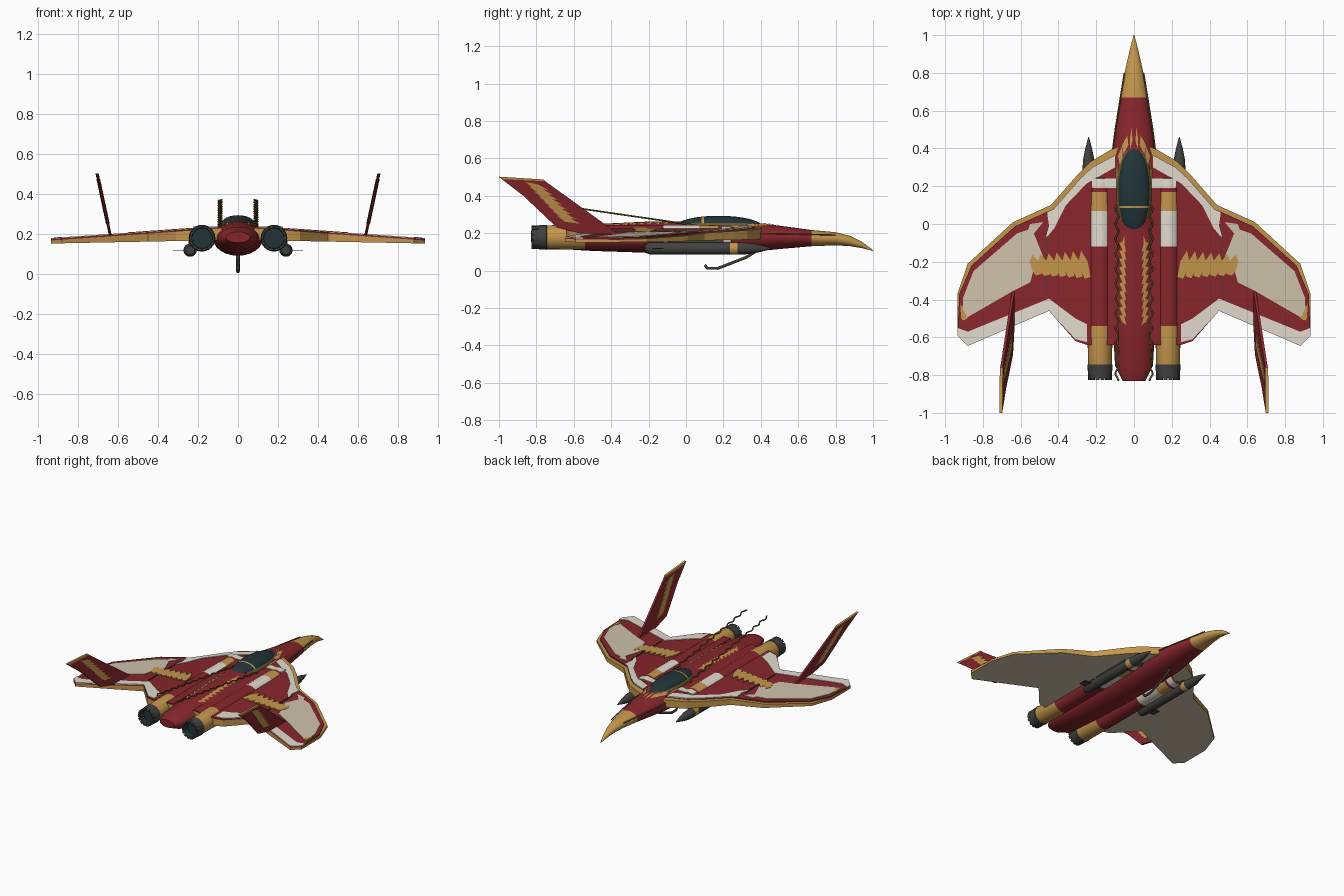
import bpy, bmesh, math
from mathutils import Vector
from mathutils.bvhtree import BVHTree

if "Cube" in bpy.data.objects:
    bpy.data.objects.remove(bpy.data.objects["Cube"])


def material(name, r, g, b):
    lin = [((c / 255 + 0.055) / 1.055) ** 2.4 for c in (r, g, b)] + [1]
    m = bpy.data.materials.new(name)
    m.use_nodes = True
    m.diffuse_color = lin
    m.node_tree.nodes["Principled BSDF"].inputs["Base Color"].default_value = lin
    return m


RED = material("deep red", 136, 38, 44)
GOLD = material("gold", 196, 150, 76)
BEIGE = material("beige", 207, 194, 172)
WHITE = material("off white", 226, 219, 206)
GREY = material("dark grey", 64, 65, 63)
TEAL = material("dark teal glass", 34, 52, 56)
OLIVE = material("olive gold", 112, 90, 44)


def build(name, verts, faces, mats, mirror=True, smooth=False):
    """faces: list of (vertex indices, material)"""
    mesh = bpy.data.meshes.new(name)
    mesh.from_pydata(verts, [], [f for f, _ in faces])
    slots = list(dict.fromkeys(m for _, m in faces))
    for m in slots:
        mesh.materials.append(m)
    for poly, (_, m) in zip(mesh.polygons, faces):
        poly.material_index = slots.index(m)
    bm = bmesh.new()
    bm.from_mesh(mesh)
    bmesh.ops.recalc_face_normals(bm, faces=bm.faces)
    bm.to_mesh(mesh)
    bm.free()
    obj = bpy.data.objects.new(name, mesh)
    bpy.context.collection.objects.link(obj)
    if mirror:
        obj.modifiers.new("mirror", 'MIRROR').use_mirror_merge = False
    if smooth:
        bpy.ops.object.select_all(action='DESELECT')
        obj.select_set(True)
        bpy.context.view_layer.objects.active = obj
        bpy.ops.object.shade_smooth_by_angle(angle=math.radians(35))
    return obj


def loft(name, sections, mats, cx=0.0, mirror=False, n=24):
    """sections along y: (y, half width, bottom z, top z); one material per span"""
    verts, faces = [], []
    for y, w, lo, hi in sections:
        for i in range(n):
            a = 2 * math.pi * i / n
            verts.append((cx + w * math.cos(a), y, (lo + hi) / 2 + (hi - lo) / 2 * math.sin(a)))
    for k, m in enumerate(mats):
        for i in range(n):
            j = (i + 1) % n
            faces.append(((k * n + i, k * n + j, k * n + n + j, k * n + n + i), m))
    faces.append((tuple(range(n)), mats[0]))
    faces.append((tuple(range(len(verts) - n, len(verts))), mats[-1]))
    return build(name, verts, faces, mats, mirror, True)


def lathe(name, profile, mats, cx, cz):
    return loft(name, [(y, r, cz - r, cz + r) for y, r in profile], mats, cx, True)


def prism(name, lower, upper, bottom, side, top):
    n = len(lower)
    faces = [(tuple(range(n)), bottom), (tuple(range(n, 2 * n)), top)]
    faces += [((i, (i + 1) % n, n + (i + 1) % n, n + i), side) for i in range(n)]
    return build(name, lower + upper, faces, None)


def box(name, x, y, z, mat):
    low = [(x[a], y[b], z[0]) for a, b in ((0, 0), (1, 0), (1, 1), (0, 1))]
    return prism(name, low, [(p[0], p[1], z[1]) for p in low], mat, mat, mat)


def tube(name, points, radius, mat, mirror=True):
    cu = bpy.data.curves.new(name, 'CURVE')
    cu.dimensions = '3D'
    cu.bevel_depth = radius
    cu.bevel_resolution = 1
    cu.use_fill_caps = True
    sp = cu.splines.new('POLY')
    sp.points.add(len(points) - 1)
    for p, co in zip(sp.points, points):
        p.co = (*co, 1)
    cu.materials.append(mat)
    obj = bpy.data.objects.new(name, cu)
    bpy.context.collection.objects.link(obj)
    if mirror:
        obj.modifiers.new("mirror", 'MIRROR')


# Fuselage with a drooping beak nose
hull = [(-.83, .06, .155, .21), (-.75, .1, .12, .235), (-.5, .115, .105, .248),
        (-.2, .125, .095, .262), (.1, .125, .09, .264), (.35, .12, .1, .258),
        (.5, .1, .115, .24), (.67, .072, .13, .217), (.8, .05, .135, .205),
        (.88, .032, .13, .185), (.94, .018, .12, .155), (1, .002, .105, .11)]
fuselage = loft("fuselage", hull, [RED] * 7 + [GOLD] * 4)
bm = bmesh.new()
bm.from_mesh(fuselage.data)
hull_tree = BVHTree.FromBMesh(bm)
bm.free()


# Canopy with a gold hoop, and its dark frame
def dome(name, half_len, w, h, mat, hoop):
    sections, mats = [], []
    ys = sorted([.175 + half_len * math.sin(math.radians(a)) for a in range(-88, 89, 11)] + [.084, .096])
    for y in ys:
        k = math.sqrt(max(0, 1 - ((y - .175) / half_len) ** 2))
        sections.append((y, w * k, .233 - .03 * k, .233 + h * k))
    for a, b in zip(ys, ys[1:]):
        mats.append(GOLD if hoop and .083 < (a + b) / 2 < .097 else mat)
    loft(name, sections, mats)


dome("canopy", .235, .085, .06, TEAL, True)
dome("canopy_frame", .25, .094, .042, OLIVE, False)

# Engines: nozzle, painted bands, intake lip
lathe("engine", [(-.76, .06), (-.745, .064), (-.54, .066), (-.12, .066), (.07, .066), (.17, .064),
                 (.19, .064), (.24, .062), (.245, .052), (.2, .048)],
      [GREY, GOLD, RED, WHITE, GOLD, RED, WHITE, OLIVE, TEAL], .18, .178)
lathe("nozzle", [(-.775, .05), (-.815, .052), (-.815, .062), (-.745, .067), (-.74, .06)],
      [TEAL, GREY, GREY, GREY], .18, .178)
for i in range(14):
    a = 2 * math.pi * i / 14
    ring = []
    for r, t in ((.052, -.16), (.052, .16), (.064, .16), (.064, -.16)):
        ring.append((.18 + r * math.cos(a + t), .178 + r * math.sin(a + t)))
    prism("nozzle_petal", [(x, -.825, z) for x, z in ring], [(x, -.75, z) for x, z in ring],
          GREY, GREY, GREY)
box("intake_shoulder", (.08, .225), (.19, .24), (.2, .236), WHITE)


# Wings: layered plates following a sloped top
def wing_top(x):
    return .24 - .07 * x


def wing_plate(name, outline, rise, mat, depth=.006):
    prism(name, [(x, y, wing_top(x) + rise - depth) for x, y in outline],
          [(x, y, wing_top(x) + rise) for x, y in outline], mat, mat, mat)


trailing = [(.935, -.59), (.88, -.645), (.45, -.46), (.31, -.62), (.25, -.64), (.08, -.64)]
base = [(.08, .41), (.12, .395), (.23, .33), (.3, .26), (.44, .1), (.64, .01), (.88, -.21),
        (.935, -.37)] + trailing
prism("wing_base", [(x, y, .17 - .02 * x) for x, y in base],
      [(x, y, wing_top(x) - .008) for x, y in base], BEIGE, GOLD, GOLD)
red = [(.08, .37), (.22, .3), (.285, .24), (.425, .08), (.63, -.012), (.86, -.22), (.925, -.37)]
wing_plate("wing_skin", red + trailing, 0, RED, .01)
wing_plate("inner_leading_strip", [(.1, .365), (.22, .3), (.285, .24), (.425, .08), (.46, .06),
           (.45, -.01), (.47, -.08), (.42, -.02), (.36, .1), (.25, .215), (.1, .3)], .004, WHITE)
wing_plate("outer_panel", [(.48, .01), (.53, -.05), (.47, -.2), (.53, -.24), (.55, -.31), (.65, -.36),
           (.91, -.51), (.905, -.39), (.85, -.25), (.62, -.05), (.56, -.03), (.55, 0)], .004, BEIGE)
wing_plate("outer_flap", [(.45, -.395), (.88, -.57), (.935, -.55), (.935, -.59), (.88, -.645),
                          (.45, -.46)], .004, WHITE)
wing_plate("inner_flap", [(.45, -.395), (.45, -.46), (.31, -.61), (.25, -.625), (.25, -.53),
                          (.31, -.5)], .004, WHITE)
wing_plate("hinge_line", [(.462, -.03), (.468, -.03), (.468, -.38), (.462, -.38)], .005, GREY)
wing_plate("tip_edge", [(.915, -.5), (.9, -.51), (.88, -.5), (.92, -.42)], .006, GOLD)

# Gold feathers across the wings
for i in range(7):
    x, s = .25 + .043 * i, 1 - .06 * i
    wing_plate("wing_feather", [(x - .02, -.24 - .04 * s), (x - .005, -.2), (x + .03, -.2 + .06 * s),
               (x + .045, -.2), (x + .03, -.25), (x + .01, -.24 - .05 * s)], .006, GOLD)


# Canted tail fins with gold feathers on both faces
def fin_plate(name, outline, half, mat):
    sides = [[(.645 + .214 * (z - .22) + s, y, z) for y, z in outline] for s in (-half, half)]
    prism(name, *sides, mat, mat, mat)


fin_plate("tail_fin", [(-.36, .195), (-.76, .483), (-1, .5), (-.87, .4), (-.69, .23), (-.55, .195)],
          .007, RED)
fin_plate("fin_tip_trim", [(-.755, .478), (-.76, .487), (-1, .502), (-.98, .488)], .008, GOLD)
for i in range(8):
    t = i / 7
    y, z = -.8 + .17 * t, .452 - .18 * t
    fin_plate("fin_feather", [(y - .06, z + .022), (y + .01, z + .008), (y + .065, z - .022),
                              (y - .015, z - .012)], .0095, GOLD)


# Gold ornaments laid on the fuselage
def decal(name, outline):
    c = (sum(p[0] for p in outline) / len(outline), sum(p[1] for p in outline) / len(outline))
    verts = []
    for x, y in list(outline) + [c]:
        hit, normal, _, _ = hull_tree.ray_cast(Vector((x, y, 1)), Vector((0, 0, -1)))
        verts.append(hit + Vector((0, 0, .005)))
    n = len(outline)
    build(name, verts, [((i, (i + 1) % n, n), GOLD) for i in range(n)], None)


for i in range(10):
    y = -.09 - .043 * i
    decal("back_feather", [(.05, y + .03), (.062, y - .005), (.078, y - .01), (.064, y - .04),
                           (.04, y - .06), (.05, y - .02)])
for outline in ([(.012, .51), (.022, .45), (.02, .4), (.008, .44)],
                [(.035, .47), (.062, .42), (.055, .37), (.03, .42)],
                [(.06, .42), (.085, .36), (.075, .31), (.06, .36)],
                [(.085, .34), (.1, .27), (.09, .2), (.088, .27)]):
    decal("neck_flame", outline)

# Trailing wavy streamers and side piping
wave = []
for i in range(60):
    y = .1 - .93 * i / 59
    wave.append((.09 + .009 * math.sin(i * 1.25), y, .235 + .135 * (i / 59) ** 1.0))
tube("streamer", wave, .005, OLIVE)
tube("side_piping", [(w * .97 + .002, y, (lo + hi) / 2 + .02) for y, w, lo, hi in hull[4:9]], .004, OLIVE)

# Underslung stores on pylons
lathe("store", [(-.22, .022), (-.19, .033), (.235, .033), (.275, .033), (.34, .03), (.4, .018), (.46, .002)],
      [GREY, GREY, GOLD, GREY, GREY, GREY], .24, .118)
box("store_pylon", (.232, .248), (-.1, .2), (.14, .18), GREY)
box("store_fins", (.19, .325), (-.18, -.12), (.116, .12), GREY)

# Belly hook
tube("belly_hook", [(0, .4, .12), (0, .32, .07), (0, .17, .012), (0, .115, .012), (0, .1, .03)],
     .009, GREY, False)
